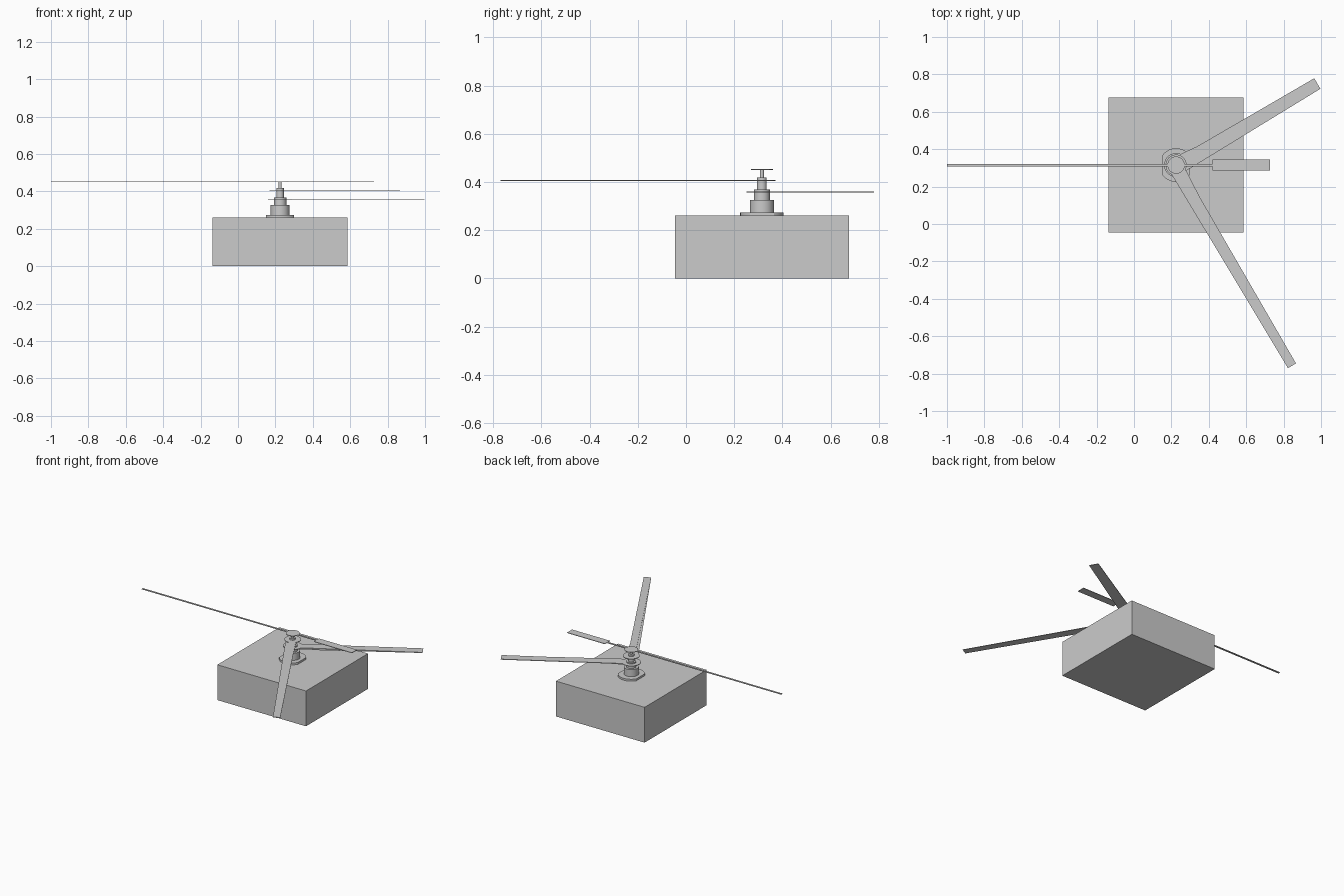
import bpy, bmesh, math
from mathutils import Matrix, Vector

cube = bpy.data.objects.get("Cube")
if cube:
    bpy.data.objects.remove(cube, do_unlink=True)

CENTRE = Vector((0.225, 0.315, 0))      # axis of the shaft
THICK = 0.004                           # thickness of the hands

grey = bpy.data.materials.new("plain grey")
grey.use_nodes = True
colour = (0.6, 0.6, 0.6, 1)
grey.diffuse_color = colour
grey.node_tree.nodes["Principled BSDF"].inputs["Base Color"].default_value = colour


def prism(name, outline, z0, z1, location=CENTRE, angle=0, smooth=False):
    """Extrude a flat outline from z0 to z1, then turn and place it."""
    bm = bmesh.new()
    face = bm.faces.new([bm.verts.new((x, y, z0)) for x, y in outline])
    moved = bmesh.ops.extrude_face_region(bm, geom=[face])["geom"]
    bmesh.ops.translate(bm, vec=(0, 0, z1 - z0),
                        verts=[v for v in moved if isinstance(v, bmesh.types.BMVert)])
    bmesh.ops.recalc_face_normals(bm, faces=bm.faces)
    bm.transform(Matrix.Translation(location) @ Matrix.Rotation(math.radians(angle), 4, "Z"))
    mesh = bpy.data.meshes.new(name)
    bm.to_mesh(mesh)
    bm.free()
    mesh.materials.append(grey)
    obj = bpy.data.objects.new(name, mesh)
    bpy.context.collection.objects.link(obj)
    if smooth:
        bpy.ops.object.select_all(action="DESELECT")
        obj.select_set(True)
        bpy.context.view_layer.objects.active = obj
        bpy.ops.object.shade_smooth_by_angle(angle=math.radians(30))
    return obj


def arc(radius, start, end, steps):
    angles = [start + (end - start) * i / steps for i in range(steps + 1)]
    return [(radius * math.cos(a), radius * math.sin(a)) for a in angles]


def circle(radius, steps=64):
    return arc(radius, 0, math.tau, steps)[:-1]


def hand(name, z, angle, hub, blade, tail=()):
    """Round hub with a blade along +x and an optional tail along -x.
    Blade and tail are (distance, half width) points, going outwards."""
    start = math.asin(blade[0][1] / hub)
    end = math.pi - (math.asin(tail[0][1] / hub) if tail else 0)
    upper = list(reversed(blade)) + arc(hub, start, end, 32) + [(-x, y) for x, y in tail]
    lower = [(x, -y) for x, y in reversed(upper) if y > 1e-6]
    prism(name, upper + lower, z - THICK / 2, z + THICK / 2, angle=angle, smooth=True)


# Movement housing
half = 0.361
prism("movement_housing", [(-half, -half), (half, -half), (half, half), (-half, half)],
      0, 0.26, location=CENTRE)

# Mounting washer with two flat sides
flat = 0.075
prism("mounting_washer", [(max(-flat, min(flat, x)), y) for x, y in circle(0.09, 96)],
      0.26, 0.274, smooth=True)

# Stepped shaft, from the threaded base up to the thin pin
bottom = 0.26
for name, radius, top in (("shaft_base", 0.05, 0.326), ("hour_shaft", 0.033, 0.368),
                          ("minute_shaft", 0.02, 0.419), ("second_pin", 0.008, 0.453)):
    prism(name, circle(radius), bottom, top, smooth=True)
    bottom = top

# Hands
hand("hour_hand", 0.358, 30, 0.064, [(0.05, 0.03), (0.872, 0.0325)])
hand("minute_hand", 0.406, -60, 0.056, [(0.05, 0.024), (1.239, 0.025)])
hand("second_hand", 0.451, 0, 0.046,
     [(0.045, 0.007), (0.195, 0.007), (0.195, 0.029), (0.503, 0.029)],
     [(0.045, 0.007), (1.225, 0.007)])
